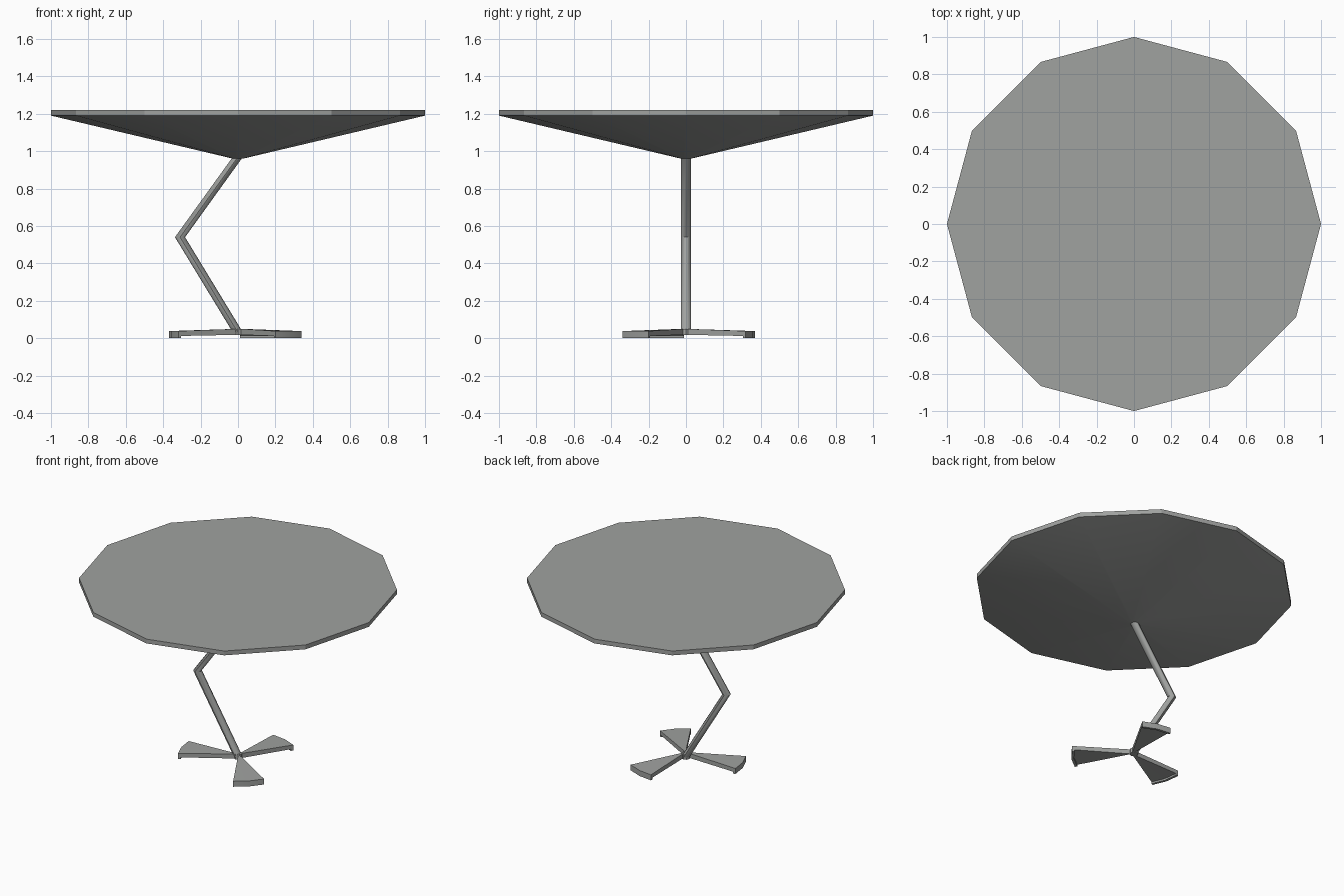
import bpy, bmesh, math

if "Cube" in bpy.data.objects:
    bpy.data.objects.remove(bpy.data.objects["Cube"])

metal = bpy.data.materials.new("grey metal")
metal.diffuse_color = (0.35, 0.36, 0.35, 1)
metal.use_nodes = True
metal.node_tree.nodes["Principled BSDF"].inputs["Base Color"].default_value = metal.diffuse_color


def ring(r, z, n, cx=0.0):
    return [(cx + r * math.cos(2 * math.pi * i / n), r * math.sin(2 * math.pi * i / n), z)
            for i in range(n)]


def loft(name, rings, smooth=20):
    """Skin a stack of equal-sized loops (bottom to top) and cap both ends."""
    bm = bmesh.new()
    loops = [[bm.verts.new(p) for p in r] for r in rings]
    n = len(loops[0])
    for a, b in zip(loops, loops[1:]):
        for i in range(n):
            j = (i + 1) % n
            bm.faces.new((a[i], a[j], b[j], b[i]))
    bm.faces.new(loops[0][::-1])
    bm.faces.new(loops[-1])
    bmesh.ops.recalc_face_normals(bm, faces=bm.faces)
    me = bpy.data.meshes.new(name)
    bm.to_mesh(me)
    bm.free()
    me.materials.append(metal)
    ob = bpy.data.objects.new(name, me)
    bpy.context.collection.objects.link(ob)
    bpy.context.view_layer.objects.active = ob
    ob.select_set(True)
    bpy.ops.object.shade_smooth_by_angle(angle=math.radians(smooth))
    ob.select_set(False)
    return ob


# Twelve-sided top with a shallow cone beneath
loft("table_top", [ring(0.027, 0.96, 12), ring(1, 1.19, 12), ring(1, 1.22, 12)])

# Bent post, horizontal cross-sections
loft("bent_post", [ring(0.027, 0.03, 8), ring(0.027, 0.54, 8, -0.31), ring(0.027, 0.97, 8)], 50)

# Three fan-shaped feet: radial profile (r, z) with a lip at the outer end, swept 30 degrees
profile = [(0.0, 0.018), (0.363, 0.012), (0.363, 0.0), (0.38, 0.0), (0.38, 0.038), (0.0, 0.05)]
for k, start in enumerate((60, 180, 300)):
    sections = []
    for step in range(3):
        a = math.radians(start + 15 * step)
        sections.append([(0.01 + max(r, 0.012) * math.cos(a), -0.01 + max(r, 0.012) * math.sin(a), z)
                         for r, z in profile])
    loft(f"foot_{k + 1}", sections)

# Small hub joining the feet under the post
loft("foot_hub", [ring(0.027, 0.016, 8), ring(0.027, 0.05, 8)])
